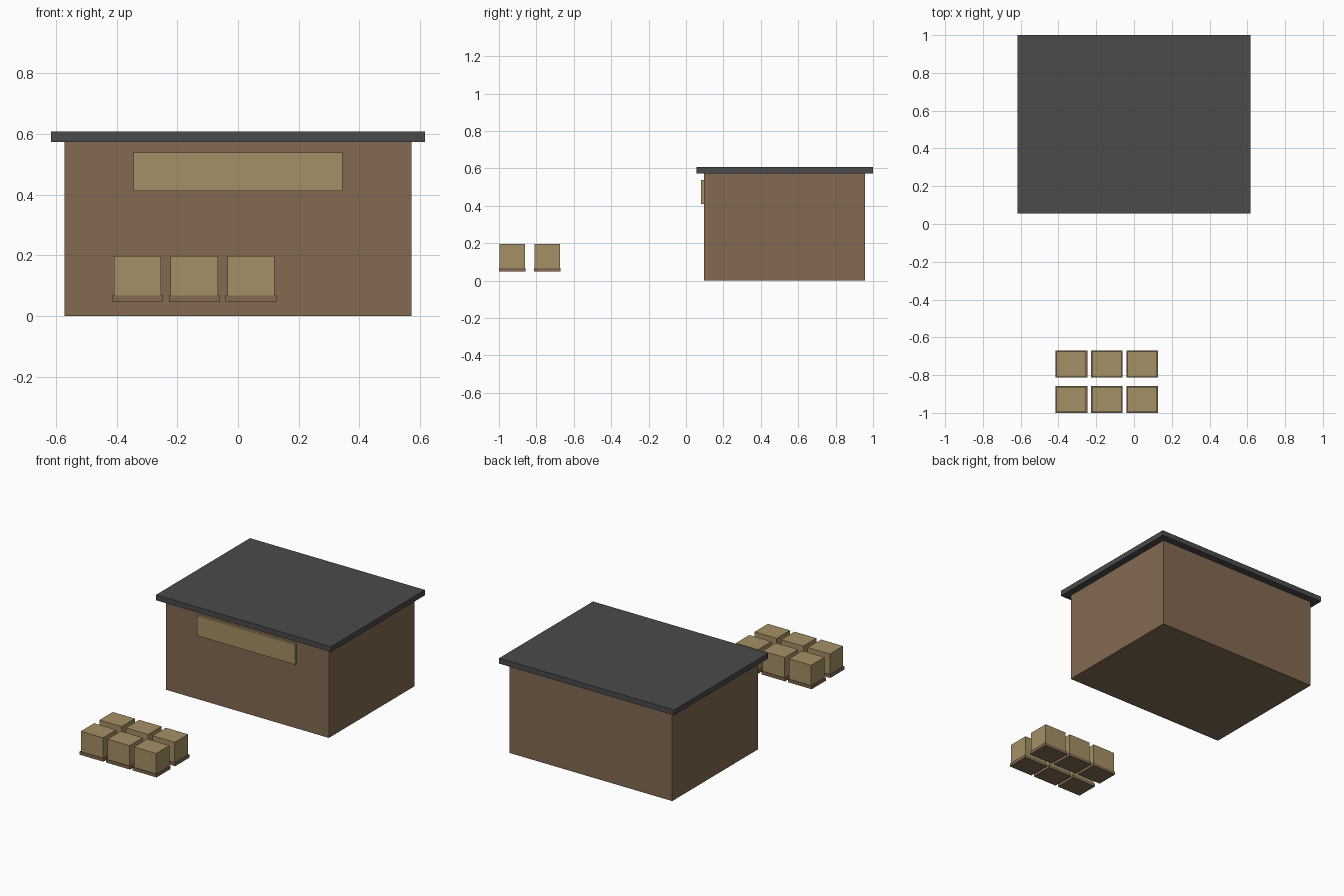
import bpy

cube = bpy.data.objects.get("Cube")
if cube:
    bpy.data.objects.remove(cube, do_unlink=True)


def make_material(name, rgb):
    mat = bpy.data.materials.new(name)
    mat.use_nodes = True
    colour = (*rgb, 1.0)
    mat.diffuse_color = colour
    mat.node_tree.nodes["Principled BSDF"].inputs["Base Color"].default_value = colour
    return mat


def add_box(name, x, y, z, mat):
    """Box spanning the given (low, high) range on each axis."""
    spans = (x, y, z)
    bpy.ops.mesh.primitive_cube_add(size=1, location=[(a + b) / 2 for a, b in spans])
    obj = bpy.context.object
    obj.name = name
    obj.scale = [b - a for a, b in spans]
    bpy.ops.object.transform_apply(location=False, rotation=False, scale=True)
    obj.data.materials.append(mat)
    return obj


def around(centre, width):
    return centre - width / 2, centre + width / 2


brown = make_material("brown wood", (0.225, 0.144, 0.085))
tan = make_material("tan board", (0.376, 0.278, 0.13))
grey = make_material("dark grey roof", (0.069, 0.069, 0.069))

# Building: walls, overhanging flat roof, blank sign board
add_box("walls", around(0, 1.145), (0.096, 0.956), (0, 0.574), brown)
add_box("roof", around(0, 1.232), (0.055, 1.0), (0.574, 0.608), grey)
add_box("sign_board", around(0, 0.69), (0.081, 0.096), (0.411, 0.539), tan)

# Two rows of three crates, each on its own pallet
for row, y in enumerate((-0.929, -0.742)):
    for col in range(3):
        x = -0.331 + col * 0.187
        tag = f"{row + 1}_{col + 1}"
        add_box(f"pallet_{tag}", around(x, 0.168), around(y, 0.142), (0.048, 0.068), brown)
        add_box(f"crate_{tag}", around(x, 0.156), around(y, 0.134), (0.068, 0.197), tan)
